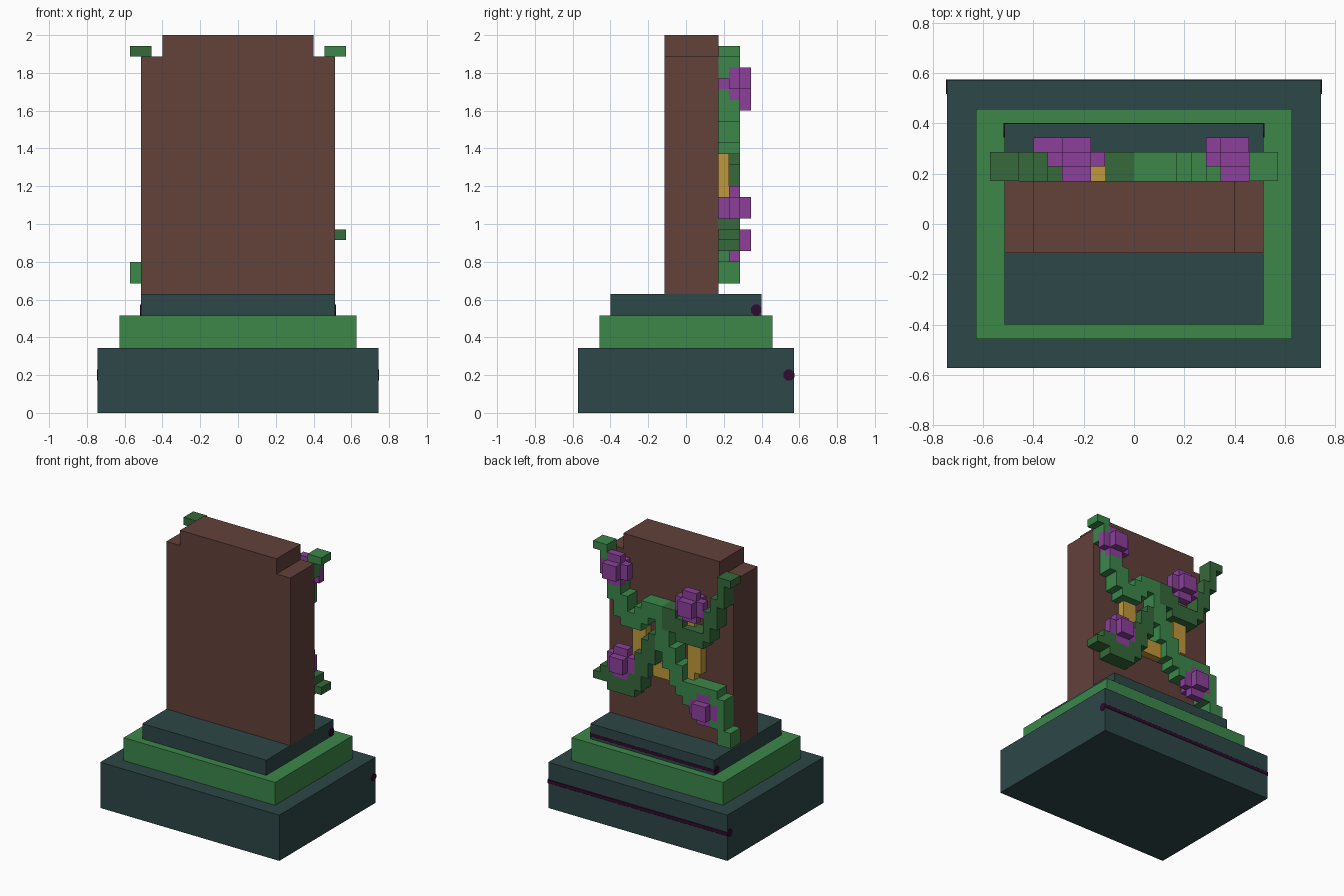
import bpy, bmesh, math
from mathutils import Vector

U = 2 / 35  # one block of the grid

cube = bpy.data.objects.get("Cube")
if cube:
    bpy.data.objects.remove(cube, do_unlink=True)


def linear(c):
    c /= 255
    return c / 12.92 if c <= 0.04045 else ((c + 0.055) / 1.055) ** 2.4


def material(name, r, g, b):
    m = bpy.data.materials.new(name)
    col = (linear(r), linear(g), linear(b), 1)
    m.diffuse_color = col
    m.use_nodes = True
    bsdf = m.node_tree.nodes["Principled BSDF"]
    bsdf.inputs["Base Color"].default_value = col
    bsdf.inputs["Roughness"].default_value = 0.9
    return m


SLATE = material("slate teal", 45, 71, 71)
GREEN = material("leaf green", 60, 135, 74)
DARK_GREEN = material("dark green", 53, 106, 58)
BROWN = material("brown stone", 99, 65, 58)
GOLD = material("gold", 192, 152, 60)
PURPLE = material("petal purple", 139, 64, 154)
PLUM = material("dark plum", 48, 10, 46)


def finish(name, bm, mat):
    bmesh.ops.recalc_face_normals(bm, faces=bm.faces)
    me = bpy.data.meshes.new(name)
    bm.to_mesh(me)
    bm.free()
    me.materials.append(mat)
    ob = bpy.data.objects.new(name, me)
    bpy.context.collection.objects.link(ob)
    return ob


def extrude_profile(name, profile, y0, y1, mat):
    """Fill an x-z outline and extrude it along y (block units)."""
    bm = bmesh.new()
    face = bm.faces.new([bm.verts.new((x * U, y0 * U, z * U)) for x, z in profile])
    res = bmesh.ops.extrude_face_region(bm, geom=[face])
    moved = [v for v in res["geom"] if isinstance(v, bmesh.types.BMVert)]
    bmesh.ops.translate(bm, verts=moved, vec=(0, (y1 - y0) * U, 0))
    return finish(name, bm, mat)


def tier(name, half_x, half_y, z0, z1, mat):
    box = [(-half_x, z0), (half_x, z0), (half_x, z1), (-half_x, z1)]
    extrude_profile(name, box, -half_y, half_y, mat)


def rod(name, half_len, y, z, r, mat):
    """Octagonal bar lying along x."""
    bm = bmesh.new()
    ring = [(y + r * math.cos(a), z + r * math.sin(a))
            for a in (math.pi / 8 + i * math.pi / 4 for i in range(8))]
    face = bm.faces.new([bm.verts.new((-half_len, b, c)) for b, c in ring])
    res = bmesh.ops.extrude_face_region(bm, geom=[face])
    moved = [v for v in res["geom"] if isinstance(v, bmesh.types.BMVert)]
    bmesh.ops.translate(bm, verts=moved, vec=(2 * half_len, 0, 0))
    finish(name, bm, mat)


# Stepped base
tier("base_plinth", 13, 10, 0, 6, SLATE)
tier("base_middle_step", 11, 8, 6, 9, GREEN)
tier("base_top_step", 9, 7, 9, 11, SLATE)
rod("plinth_back_stripe", 0.746, 0.545, 0.20, 0.031, PLUM)
rod("top_step_back_stripe", 0.518, 0.372, 0.545, 0.031, PLUM)

# Upright slab with a notched top
extrude_profile("slab", [(-9, 11), (9, 11), (9, 33), (7, 33), (7, 35),
                         (-7, 35), (-7, 33), (-9, 33)], -2, 3, BROWN)

# Block ornaments on the back: earlier claims keep a cell
taken = set()


def claim(boxes):
    cells = set()
    for x0, x1, y0, y1, z0, z1 in boxes:
        cells |= {(x, y, z) for x in range(x0, x1) for y in range(y0, y1)
                  for z in range(z0, z1)}
    cells -= taken
    taken.update(cells)
    return cells


def blocks(name, boxes, mat):
    """Skin a set of grid blocks, then merge flat faces."""
    cells = claim(boxes)
    bm = bmesh.new()
    for c in cells:
        for axis in range(3):
            for sign in (-1, 1):
                n = list(c)
                n[axis] += sign
                if tuple(n) in cells:
                    continue
                centre = Vector(c) + Vector((0.5, 0.5, 0.5))
                centre[axis] += sign * 0.5
                a, b = Vector(), Vector()
                a[(axis + 1) % 3] = 0.5
                b[(axis + 2) % 3] = 0.5 * sign
                bm.faces.new([bm.verts.new((centre + p) * U)
                              for p in (-a - b, a - b, a + b, b - a)])
    bmesh.ops.remove_doubles(bm, verts=bm.verts, dist=U * 0.01)
    bmesh.ops.dissolve_limit(bm, angle_limit=0.01, verts=bm.verts, edges=bm.edges)
    return finish(name, bm, mat)


# Flowers: a square core with four petals
flowers = {"upper_left": (7, 31), "upper_right": (-4, 29),
           "lower_left": (6, 19), "lower_right": (-6, 16)}
for side, (x, z) in flowers.items():
    blocks("flower_" + side, [(x - 1, x + 1, 3, 6, z - 1, z + 1),
                              (x - 2, x + 2, 4, 5, z - 1, z + 1),
                              (x - 1, x + 1, 4, 5, z - 2, z + 2)], PURPLE)


def vine(name, steps, mat):
    blocks(name, [(x0, x1, 3, 5, z0, z1) for x0, x1, z0, z1 in steps], mat)


# Two stepped vines that cross in the middle
vine("light_vine", [(8, 10, 33, 34), (8, 9, 31, 33), (7, 8, 29, 31), (6, 8, 27, 30),
                    (5, 7, 25, 28), (4, 6, 24, 26), (3, 4, 24, 27), (2, 3, 25, 28),
                    (0, 2, 26, 28), (0, 1, 24, 26), (-1, 1, 22, 25), (-2, 0, 20, 23),
                    (-3, -1, 18, 21), (-4, -2, 17, 19), (-5, -3, 16, 18),
                    (-8, -4, 17, 19), (-9, -7, 14, 18), (-10, -8, 12, 14)], GREEN)
vine("dark_vine", [(-10, -8, 33, 34), (-9, -8, 30, 33), (-8, -7, 27, 31),
                   (-7, -6, 25, 29), (-6, -4, 24, 26), (-4, -2, 24, 26),
                   (-3, -1, 25, 27), (-2, 0, 26, 28), (-1, 1, 24, 27), (0, 2, 22, 24),
                   (1, 3, 20, 23), (2, 4, 18, 21), (3, 5, 16, 19), (4, 8, 15, 17),
                   (7, 9, 16, 18), (8, 10, 16, 17)], DARK_GREEN)

# Gold ring behind the vines
ring = [(-3, 3, 3, 4, 26, 28), (-3, 3, 3, 4, 18, 20)]
for s in (-1, 1):
    for a, b, z0, z1 in [(3, 5, 20, 26), (2, 4, 25, 27), (2, 4, 19, 21)]:
        ring.append((min(s * a, s * b), max(s * a, s * b), 3, 4, z0, z1))
blocks("gold_ring", ring, GOLD)
